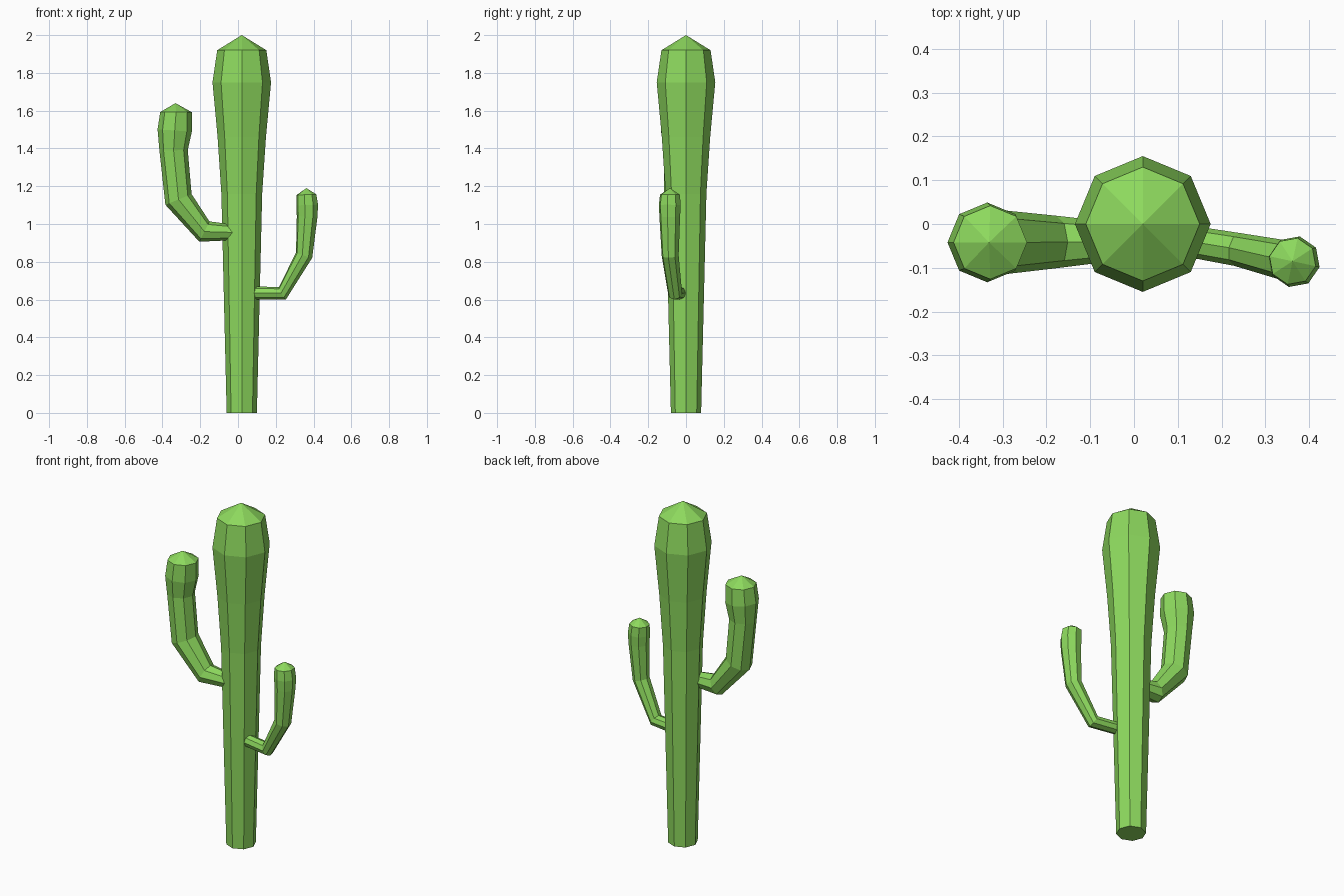
import bpy, bmesh
from mathutils import Vector
from math import cos, sin, tau

if "Cube" in bpy.data.objects:
    bpy.data.objects.remove(bpy.data.objects["Cube"])

SIDES = 8

green = bpy.data.materials.new("cactus green")
green.diffuse_color = (0.265, 0.69, 0.11, 1)
green.use_nodes = True
green.node_tree.nodes["Principled BSDF"].inputs["Base Color"].default_value = green.diffuse_color


def limb(name, stations, tip, outward):
    """Octagonal tube through (centre, radius) stations, closed by a fan to the tip."""
    bm = bmesh.new()
    pts = [Vector(c) for c, r in stations]
    side = Vector((0, 0, 1)).cross(Vector(outward)).normalized()
    path = pts + [Vector(tip)]
    rings = []
    for i, (c, r) in enumerate(stations):
        after = (path[i + 1] - path[i]).normalized()
        before = (path[i] - path[i - 1]).normalized() if i else after
        tangent = (before + after).normalized()
        u = side.cross(tangent).normalized()
        v = tangent.cross(u).normalized()
        rings.append([bm.verts.new(pts[i] + r * (cos(tau * k / SIDES) * u + sin(tau * k / SIDES) * v))
                      for k in range(SIDES)])
    end = bm.verts.new(tip)
    bm.faces.new(rings[0][::-1])
    for k in range(SIDES):
        n = (k + 1) % SIDES
        for a, b in zip(rings, rings[1:]):
            bm.faces.new((a[k], a[n], b[n], b[k]))
        bm.faces.new((rings[-1][k], rings[-1][n], end))
    bmesh.ops.recalc_face_normals(bm, faces=bm.faces)
    mesh = bpy.data.meshes.new(name)
    bm.to_mesh(mesh)
    bm.free()
    mesh.materials.append(green)
    obj = bpy.data.objects.new(name, mesh)
    bpy.context.collection.objects.link(obj)
    return obj


# Trunk: widens upward, then rounds off
limb("trunk",
     [((0.02, 0, z), r) for z, r in
      ((0, 0.08), (1.16, 0.108), (1.46, 0.128), (1.75, 0.155), (1.92, 0.13))],
     (0.02, 0, 2.0), (1, 0, 0))

# Large arm on the left
limb("left_arm",
     [((-0.01, -0.04, 0.955), 0.04),
      ((-0.178, -0.041, 0.96), 0.06),
      ((-0.315, -0.042, 1.13), 0.075),
      ((-0.341, -0.042, 1.39), 0.075),
      ((-0.335, -0.042, 1.495), 0.091),
      ((-0.328, -0.042, 1.592), 0.084)],
     (-0.331, -0.042, 1.64), (-1, 0, 0))

# Small arm on the right, turned slightly to the front
limb("right_arm",
     [((0.07, -0.03, 0.635), 0.035),
      ((0.235, -0.058, 0.633), 0.038),
      ((0.35, -0.084, 0.835), 0.046),
      ((0.366, -0.086, 1.04), 0.056),
      ((0.366, -0.086, 1.10), 0.059),
      ((0.362, -0.085, 1.155), 0.054)],
     (0.362, -0.085, 1.19), (0.26, -0.056, 0))
